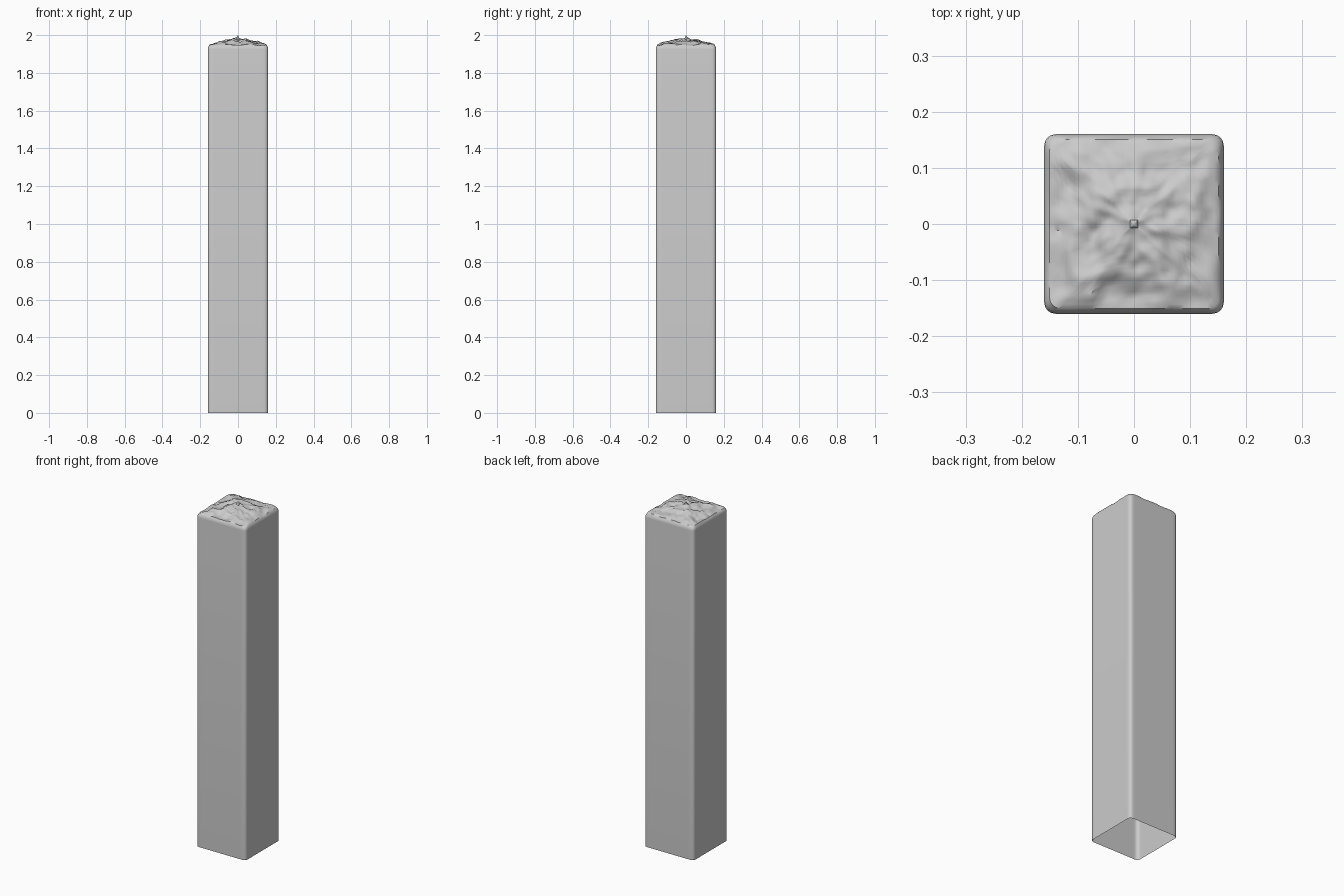
import bpy, bmesh, math
from mathutils import Vector, noise

if "Cube" in bpy.data.objects:
    bpy.data.objects.remove(bpy.data.objects["Cube"])

HALF, RADIUS = 0.16, 0.02
SIDE_STEPS, ARC_STEPS = 20, 4


def rounded_square():
    """Outline of the post: four straight sides with rounded corners."""
    pts = []
    c = HALF - RADIUS
    for k in range(4):
        turn = k * math.pi / 2
        local = [(HALF, -c + 2 * c * i / SIDE_STEPS) for i in range(SIDE_STEPS)]
        for i in range(ARC_STEPS):
            a = math.pi / 2 * i / ARC_STEPS
            local.append((c + RADIUS * math.cos(a), c + RADIUS * math.sin(a)))
        for x, y in local:
            pts.append((x * math.cos(turn) - y * math.sin(turn),
                        x * math.sin(turn) + y * math.cos(turn)))
    return pts


def rough(x, y, s):
    """Height of the broken top: low pyramid plus noise fading at the rim."""
    p = Vector((x * 22 + 3.1, y * 22 + 7.4, 1.7))
    n = noise.noise(p) + 0.5 * noise.noise(p * 2.3)
    return 1.946 + 0.040 * (1 - s) + 0.013 * n * min(1, (0.96 - s) * 6 + 0.2)


outline = rounded_square()
bm = bmesh.new()
rings = []


def add_ring(s, height):
    rings.append([bm.verts.new((x * s, y * s, height(x * s, y * s))) for x, y in outline])


# Straight shaft, open at the bottom, with a rounded upper rim
for s, z in ((1, 0), (1, 1.925), (0.992, 1.934), (0.97, 1.941)):
    add_ring(s, lambda x, y: z)

# Rough stone top, as rings shrinking to the centre
STEPS = 20
for i in range(STEPS):
    s = 0.94 * (1 - i / STEPS)
    add_ring(s, lambda x, y: rough(x, y, s))

for lo, hi in zip(rings, rings[1:]):
    for i in range(len(lo)):
        j = (i + 1) % len(lo)
        bm.faces.new((lo[i], lo[j], hi[j], hi[i]))
peak = bm.verts.new((0, 0, 2.0))
last = rings[-1]
for i in range(len(last)):
    bm.faces.new((last[i], last[(i + 1) % len(last)], peak))

# Keep the highest point at exactly 2 units
for v in bm.verts:
    v.co.z = min(v.co.z, 2.0)

mesh = bpy.data.meshes.new("stone_post")
bm.to_mesh(mesh)
bm.free()
post = bpy.data.objects.new("stone_post", mesh)
bpy.context.collection.objects.link(post)
bpy.context.view_layer.objects.active = post
post.select_set(True)
bpy.ops.object.shade_smooth_by_angle(angle=math.radians(40))
